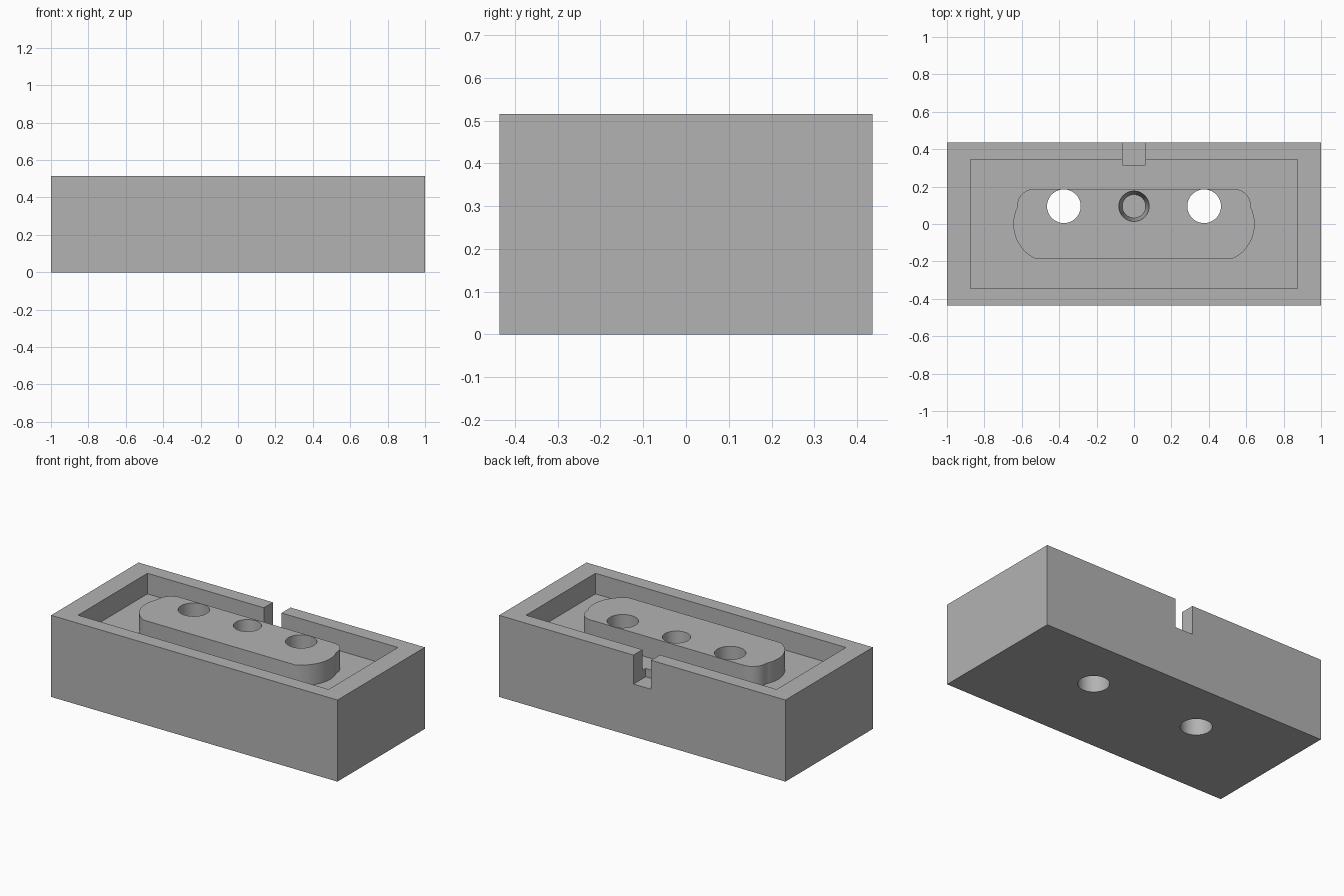
import bpy, bmesh, math

if "Cube" in bpy.data.objects:
    bpy.data.objects.remove(bpy.data.objects["Cube"])

W, D, H = 1.0, 0.436, 0.515        # half width, half depth, height
FLOOR, NOTCH = 0.385, 0.332        # tray floor and notch floor heights
HOLE_Y = 0.095

grey = bpy.data.materials.new("plain_grey")
grey.diffuse_color = (0.45, 0.45, 0.45, 1)
grey.use_nodes = True
grey.node_tree.nodes["Principled BSDF"].inputs["Base Color"].default_value = grey.diffuse_color


def prism(name, outline, z0, z1, top_scale=None):
    """Extrude a closed outline; top_scale = (centre x, centre y, factor) tapers it."""
    bm = bmesh.new()
    cx, cy, s = top_scale or (0, 0, 1)
    low = [bm.verts.new((x, y, z0)) for x, y in outline]
    high = [bm.verts.new((cx + (x - cx) * s, cy + (y - cy) * s, z1)) for x, y in outline]
    bm.faces.new(low[::-1])
    bm.faces.new(high)
    n = len(outline)
    for i in range(n):
        j = (i + 1) % n
        bm.faces.new((low[i], low[j], high[j], high[i]))
    bmesh.ops.recalc_face_normals(bm, faces=bm.faces)
    mesh = bpy.data.meshes.new(name)
    bm.to_mesh(mesh)
    bm.free()
    mesh.materials.append(grey)
    obj = bpy.data.objects.new(name, mesh)
    bpy.context.collection.objects.link(obj)
    return obj


def rect(x0, x1, y0, y1):
    return [(x0, y0), (x1, y0), (x1, y1), (x0, y1)]


def arc(cx, cy, r, a0, a1, steps):
    angles = [math.radians(a0 + (a1 - a0) * i / steps) for i in range(steps + 1)]
    return [(cx + r * math.cos(a), cy + r * math.sin(a)) for a in angles]


def circle(cx, cy, r):
    return arc(cx, cy, r, 0, 360, 64)[:-1]


def combine(body, other, operation):
    mod = body.modifiers.new(other.name, 'BOOLEAN')
    mod.operation, mod.solver, mod.object = operation, 'EXACT', other
    bpy.context.view_layer.objects.active = body
    bpy.ops.object.modifier_apply(modifier=mod.name)
    bpy.data.objects.remove(other)


# Block with a shallow tray
body = prism("tray_block", rect(-W, W, -D, D), 0, H)
combine(body, prism("tray_cut", rect(-0.875, 0.875, -0.346, 0.346), FLOOR, H + 0.2), 'DIFFERENCE')

# Raised island: wide lower ends, tighter rounded upper corners
left = arc(-0.535, 0.097, 0.09, 90, 180, 12) + arc(-0.439, 0, 0.206, 154.5, 243.9, 20)
right = [(-x, y) for x, y in reversed(left)]
combine(body, prism("island", left + right, FLOOR - 0.1, H), 'UNION')

# Cable notch through the back wall
combine(body, prism("notch_cut", rect(-0.0615, 0.0615, 0.315, D + 0.1), NOTCH, H + 0.1), 'DIFFERENCE')

# Two through holes and a tapered blind socket between them
for x in (-0.375, 0.375):
    combine(body, prism("hole_cut", circle(x, HOLE_Y, 0.09), -0.1, H + 0.1), 'DIFFERENCE')
combine(body, prism("socket_cut", circle(0, HOLE_Y, 0.0625), 0.25, H + 0.001,
                    (0, HOLE_Y, 0.081 / 0.0625)), 'DIFFERENCE')

body.select_set(True)
bpy.context.view_layer.objects.active = body
bpy.ops.object.shade_smooth_by_angle(angle=math.radians(30))
